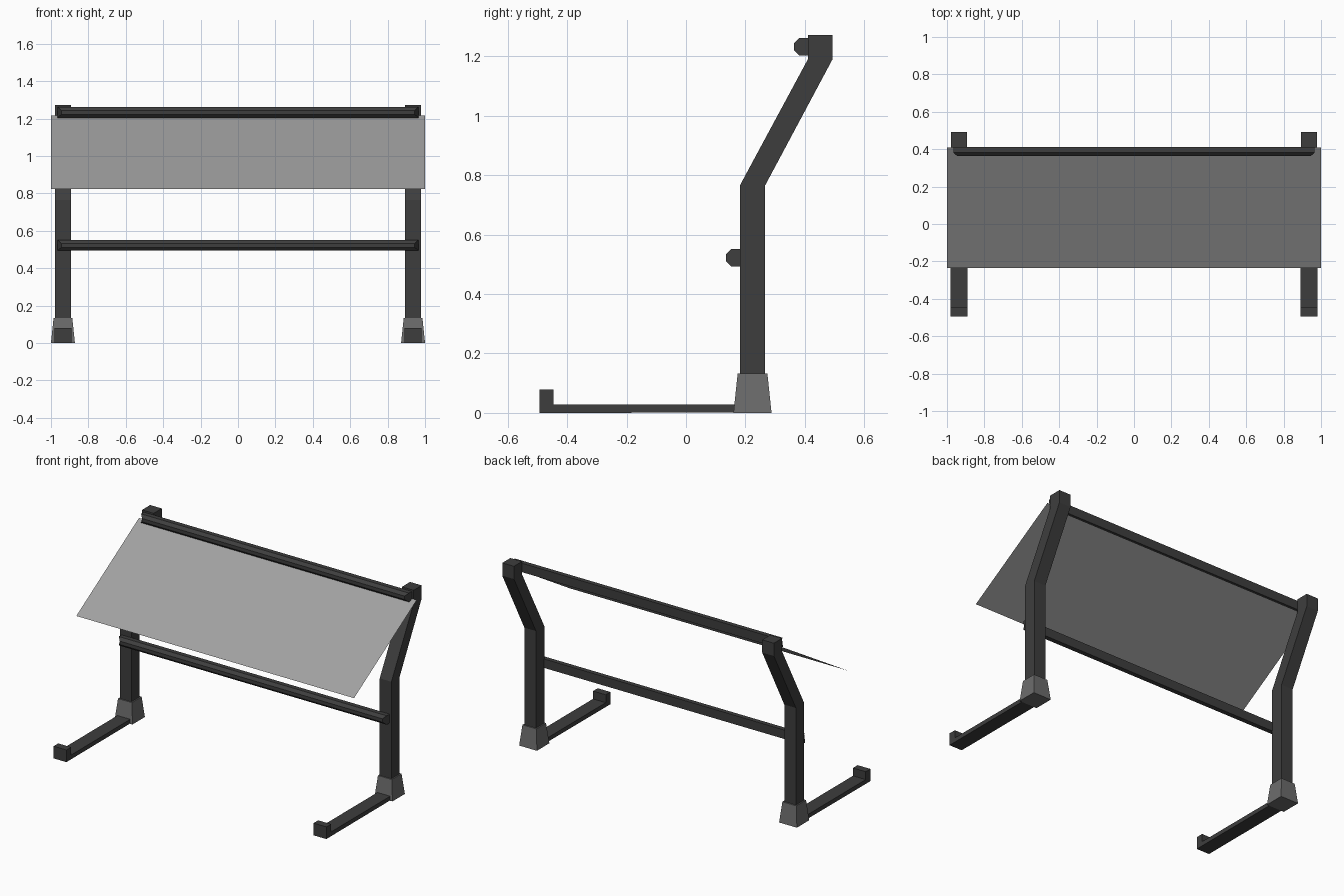
import bpy, bmesh

if "Cube" in bpy.data.objects:
    bpy.data.objects.remove(bpy.data.objects["Cube"])


def material(name, v):
    m = bpy.data.materials.new(name)
    m.diffuse_color = (v, v, v, 1)
    m.use_nodes = True
    m.node_tree.nodes["Principled BSDF"].inputs["Base Color"].default_value = m.diffuse_color
    return m


DARK = material("dark grey metal", 0.048)
MID = material("mid grey base", 0.15)
LIGHT = material("light grey panel", 0.36)


def make(name, verts, faces, mat):
    me = bpy.data.meshes.new(name)
    me.from_pydata(verts, [], faces)
    bm = bmesh.new()
    bm.from_mesh(me)
    if len(faces) > 1:
        bmesh.ops.recalc_face_normals(bm, faces=bm.faces)
    bm.to_mesh(me)
    bm.free()
    me.materials.append(mat)
    ob = bpy.data.objects.new(name, me)
    bpy.context.collection.objects.link(ob)
    return ob


def loft(name, a, b, mat):
    """Solid between two matching rings of points."""
    n = len(a)
    faces = [tuple(range(n)), tuple(range(n, 2 * n))]
    faces += [(i, (i + 1) % n, n + (i + 1) % n, n + i) for i in range(n)]
    return make(name, a + b, faces, mat)


def extrude_x(name, prof, x0, x1, mat):
    return loft(name, [(x0, y, z) for y, z in prof], [(x1, y, z) for y, z in prof], mat)


def square(cx, cy, h, z):
    return [(cx - h, cy - h, z), (cx + h, cy - h, z), (cx + h, cy + h, z), (cx - h, cy + h, z)]


# bent post, and foot with raised toe block, as side profiles (y, z)
POST = [(0.181, 0.10), (0.266, 0.10), (0.266, 0.765), (0.493, 1.19),
        (0.493, 1.273), (0.41, 1.273), (0.41, 1.19), (0.181, 0.765)]
FOOT = [(-0.494, 0), (0.17, 0.001), (0.17, 0.028), (-0.446, 0.028), (-0.446, 0.079), (-0.494, 0.079)]

for side, s in (("left", -1), ("right", 1)):
    cx = 0.936 * s
    extrude_x(side + "_post", POST, cx - 0.042, cx + 0.042, DARK)
    extrude_x(side + "_foot", FOOT, cx - 0.046, cx + 0.046, DARK)
    loft(side + "_post_base", square(cx, 0.224, 0.064, 0), square(cx, 0.224, 0.05, 0.133), MID)


# cross bars: flat back, chamfered front, tapered ends
def bar(name, y, z):
    h, c = 0.029, 0.018
    prof = [(y, z - h), (y - 0.03, z - h), (y - 0.048, z - h + c),
            (y - 0.048, z + h - c), (y - 0.03, z + h), (y, z + h)]
    rings = []
    for s in (-1, 1):
        rings.append([(s * (0.945 if py < y - 0.04 else 0.965), py, pz) for py, pz in prof])
    loft(name, rings[0], rings[1], DARK)


bar("upper_cross_bar", 0.411, 1.233)
bar("lower_cross_bar", 0.182, 0.522)

# thin sloping panel
make("sloping_panel", [(-1, -0.235, 0.823), (1, -0.235, 0.823), (1, 0.41, 1.215), (-1, 0.41, 1.215)],
     [(0, 1, 2, 3)], LIGHT)
